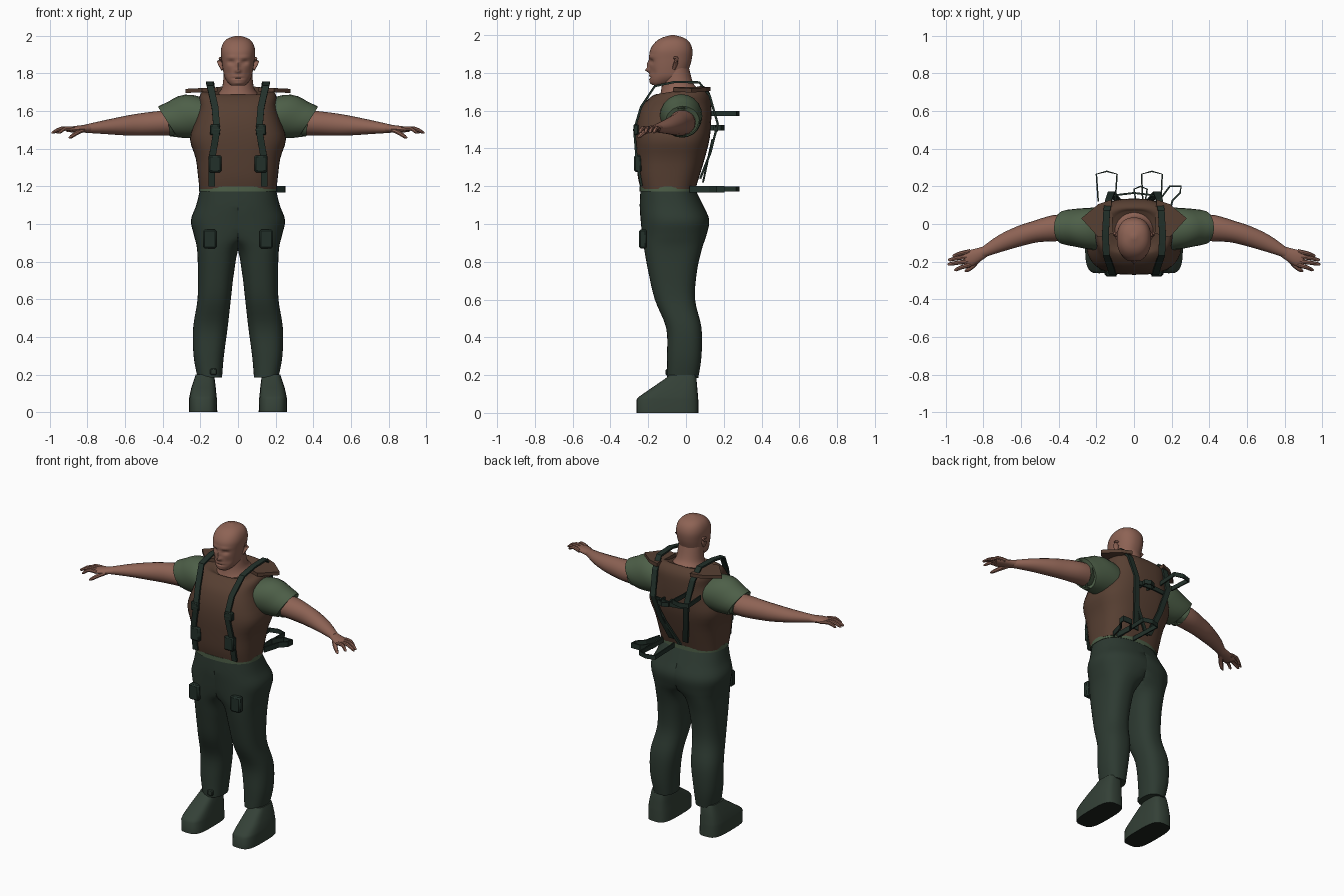
import bpy, bmesh, math
from mathutils import Vector

cube = bpy.data.objects.get("Cube")
if cube:
    bpy.data.objects.remove(cube, do_unlink=True)


def material(name, *rgb):
    m = bpy.data.materials.new(name)
    m.use_nodes = True
    m.diffuse_color = (*rgb, 1)
    bsdf = next(n for n in m.node_tree.nodes if n.type == 'BSDF_PRINCIPLED')
    bsdf.inputs["Base Color"].default_value = (*rgb, 1)
    bsdf.inputs["Roughness"].default_value = 0.8
    return m


SKIN = material("skin", .27, .125, .09)
SHIRT = material("shirt_green", .075, .115, .065)
VEST = material("vest_brown", .095, .05, .032)
TROUSERS = material("trouser_green", .026, .042, .031)
BOOT = material("boot_green", .034, .052, .038)
SOLE = material("sole_black", .012, .016, .013)
WEBBING = material("webbing_green", .016, .03, .023)


def loft(name, rings, mat, mirror=False, angle=40):
    """Skin a list of equal rings and close both ends."""
    bm = bmesh.new()
    rows = [[bm.verts.new(p) for p in ring] for ring in rings]
    n = len(rows[0])
    for a, b in zip(rows, rows[1:]):
        for i in range(n):
            j = (i + 1) % n
            bm.faces.new((a[i], a[j], b[j], b[i]))
    bm.faces.new(rows[0][::-1])
    bm.faces.new(rows[-1])
    bmesh.ops.remove_doubles(bm, verts=bm.verts, dist=1e-5)
    bmesh.ops.recalc_face_normals(bm, faces=bm.faces)
    me = bpy.data.meshes.new(name)
    bm.to_mesh(me)
    bm.free()
    me.materials.append(mat)
    me.shade_smooth()
    me.set_sharp_from_angle(angle=math.radians(angle))
    ob = bpy.data.objects.new(name, me)
    bpy.context.collection.objects.link(ob)
    if mirror:
        ob.modifiers.new("Mirror", 'MIRROR').use_mirror_merge = False
    return ob


def smooth(rows, k):
    """Catmull-Rom refinement of a table of section values."""
    out = []
    for i in range(len(rows) - 1):
        quad = zip(rows[max(i - 1, 0)], rows[i], rows[i + 1], rows[min(i + 2, len(rows) - 1)])
        quad = list(quad)
        for s in range(k):
            t = s / k
            out.append([b + .5 * t * (c - a + t * (2*a - 5*b + 4*c - d + t * (3*(b - c) + d - a)))
                        for a, b, c, d in quad])
    return out + [list(rows[-1])]


def section(z, x0, x1, y0, y1, tilt=0, power=2.0, n=32, clamp=None):
    """Horizontal superellipse between the given extents."""
    ring = []
    for i in range(n):
        a = 2 * math.pi * i / n
        c, s = math.cos(a), math.sin(a)
        x = (x0 + x1) / 2 + (x1 - x0) / 2 * math.copysign(abs(c) ** (2 / power), c)
        y = (y0 + y1) / 2 + (y1 - y0) / 2 * math.copysign(abs(s) ** (2 / power), s)
        ring.append(Vector((x if clamp is None else max(x, clamp), y, z + tilt * y)))
    return ring


def limb(name, rows, mat, k=3, n=14, shear=0):
    """Mirrored oval tube along points with half-width and half-height."""
    rows = smooth(rows, k)
    pts = [Vector(r[:3]) for r in rows]
    rings = []
    for i, r in enumerate(rows):
        t = pts[min(i + 1, len(pts) - 1)] - pts[max(i - 1, 0)]
        side = t.cross(Vector((0, 0, 1))).normalized()
        up = side.cross(t).normalized()
        ring = []
        for j in range(n):
            a = 2 * math.pi * j / n
            p = pts[i] + side * r[3] * math.cos(a) + up * r[4] * math.sin(a)
            p.x += shear * r[4] * math.sin(a)
            ring.append(p)
        rings.append(ring)
    return loft(name, rings, mat, True)


def ribbon(name, pts, across, width, thick=.01, mirror=False):
    """Flat webbing band following a path."""
    pts = [Vector(p) for p in pts]
    w = Vector(across) * width / 2
    rings = []
    for i, p in enumerate(pts):
        t = pts[min(i + 1, len(pts) - 1)] - pts[max(i - 1, 0)]
        n = t.cross(w).normalized() * thick / 2
        rings.append([p + w + n, p + w - n, p - w - n, p - w + n])
    return loft(name, rings, WEBBING, mirror, 20)


def block(name, centre, size, mat, mirror=True):
    x, y, z = centre
    a, b, c = (s / 2 for s in size)
    ob = loft(name, [[(x-a, y-b, h), (x+a, y-b, h), (x+a, y+b, h), (x-a, y+b, h)]
                     for h in (z - c, z + c)], mat, mirror, 20)
    bevel = ob.modifiers.new("Bevel", 'BEVEL')
    bevel.width = min(size) * .2
    return ob


# Head with sculpted face: bumps are (x, z, spread x, spread z, push)
head = [(1.735, .035, -.178, -.11), (1.75, .052, -.188, -.06), (1.78, .071, -.192, .0),
        (1.82, .08, -.192, .015), (1.87, .087, -.194, .03), (1.92, .091, -.19, .034),
        (1.96, .08, -.165, .02), (1.985, .055, -.13, -.01), (2.0, .012, -.08, -.06)]
bumps = [(0, 1.815, .013, .012, .024), (0, 1.845, .009, .02, .014), (.036, 1.86, .018, .011, -.014),
         (.035, 1.885, .03, .008, .006), (0, 1.775, .03, .004, -.006), (0, 1.784, .022, .005, .005),
         (0, 1.766, .02, .005, .005), (0, 1.75, .02, .009, .005), (.05, 1.8, .015, .02, -.005)]
rings = [section(z, -w, w, a, b, 0, 2.3, 56) for z, w, a, b in smooth(head, 6)]
for p in (p for ring in rings for p in ring):
    if p.y < -.09:
        for x, z, sx, sz, push in bumps:
            p.y -= push * math.exp(-((abs(p.x) - x) / sx) ** 2 - ((p.z - z) / sz) ** 2)
loft("head", rings, SKIN, angle=75)
limb("ear", [(.082, -.065, 1.82, .008, .008), (.09, -.058, 1.84, .014, .008),
             (.094, -.052, 1.865, .02, .008), (.09, -.055, 1.885, .012, .006)], SKIN, 2, 10)
neck = [(1.68, .13, -.16, .08, .2), (1.7, .105, -.14, .068, .18), (1.73, .085, -.13, .045, .1),
        (1.77, .078, -.125, .03, 0), (1.83, .075, -.12, .015, 0)]
loft("neck", [section(z, -w, w, a, b, t) for z, w, a, b, t in smooth(neck, 3)], SKIN)

# Vest
vest = [(1.185, .205, -.24, .05, 0), (1.25, .212, -.255, .07, 0), (1.35, .225, -.265, .10, 0),
        (1.45, .255, -.27, .125, 0), (1.54, .23, -.262, .133, 0), (1.62, .205, -.235, .135, 0),
        (1.675, .205, -.195, .13, .05), (1.705, .19, -.165, .11, .12), (1.715, .15, -.15, .085, .2),
        (1.705, .11, -.135, .07, .22)]
loft("vest", [section(z, -w, w, a, b, t, 2.8, 40) for z, w, a, b, t in smooth(vest, 3)], VEST)
outline = [(.12, .13), (.19, .105), (.28, .03), (.19, -.07), (.11, -.05)]
loft("vest_shoulder_flap", [[(x, y, z - .05 * (x - .2)) for x, y in outline]
                            for z in (1.7, 1.722)], VEST, True, 20)

# Sleeves, arms and hands
limb("sleeve", [(.14, -.03, 1.57, .11, .1), (.22, -.025, 1.573, .112, .115),
                (.3, -.02, 1.555, .102, .1), (.372, -.018, 1.542, .09, .083),
                (.366, -.018, 1.542, .076, .07)], SHIRT, 3, 20, .45)
limb("arm", [(.33, -.02, 1.54, .07, .068), (.42, -.022, 1.535, .07, .066),
             (.52, -.04, 1.528, .058, .06), (.6, -.062, 1.522, .054, .052),
             (.7, -.1, 1.515, .045, .038), (.79, -.145, 1.508, .029, .025),
             (.81, -.155, 1.506, .028, .022)], SKIN, 3, 18)
limb("palm", [(.78, -.14, 1.508, .026, .022), (.82, -.16, 1.506, .034, .02),
              (.87, -.182, 1.503, .042, .017), (.905, -.197, 1.5, .036, .011)], SKIN, 3)
fingers = {"little": (.145, .965, .168), "ring": (.172, .988, .19),
           "middle": (.198, .99, .213), "index": (.217, .955, .243)}
for label, (y, tip, tip_y) in fingers.items():
    mid = (.88 + tip) / 2
    limb(label + "_finger", [(.87, -y, 1.503, .012, .012), (mid, -(y + tip_y) / 2, 1.508, .011, .011),
                             (tip - .01, -tip_y, 1.488, .009, .008),
                             (tip, -tip_y - .002, 1.484, .003, .003)], SKIN, 2, 8)
limb("thumb", [(.82, -.175, 1.502, .017, .014), (.855, -.22, 1.485, .014, .012),
               (.885, -.245, 1.465, .011, .01), (.898, -.252, 1.457, .004, .004)], SKIN, 2, 8)

# Trousers: each half is clipped on the centre line
leg = [(.185, .085, .215, -.1, .065), (.3, .075, .236, -.1, .082), (.45, .055, .238, -.105, .082),
       (.6, .038, .215, -.165, .048), (.75, .02, .213, -.2, .058), (.87, -.01, .218, -.222, .085),
       (.94, -.12, .234, -.232, .108), (1.02, -.22, .25, -.24, .123), (1.1, -.222, .222, -.245, .09),
       (1.19, -.2, .2, -.24, .045)]
loft("trouser_leg", [section(z, a, b, c, d, 0, 2.4, 36, -.001) for z, a, b, c, d in smooth(leg, 4)],
     TROUSERS, True)
block("thigh_pocket", (.15, -.228, .92), (.07, .04, .1), WEBBING)
block("ankle_knot", (-.13, -.095, .215), (.035, .025, .035), TROUSERS, False)
loft("waist_band", [section(z, -.207, .207, -.246, .055, 0, 2.5) for z in (1.172, 1.198)], SHIRT)

# Boots with dark soles
boot = [(0, .11, .26, -.262, .065), (.07, .112, .26, -.262, .065), (.085, .114, .258, -.25, .064),
        (.13, .118, .248, -.185, .06), (.185, .125, .23, -.105, .055), (.2, .13, .225, -.09, .05)]
ob = loft("boot", [section(z, a, b, c, d, 0, 3.4, 28) for z, a, b, c, d in boot], BOOT, True)
ob.data.materials.append(SOLE)
for f in ob.data.polygons:
    if f.normal.z < -.9:
        f.material_index = 1

# Harness straps over the shoulders, with buckles and pouches
ribbon("shoulder_strap", [(.14, -.235, 1.2), (.138, -.262, 1.35), (.112, -.274, 1.5),
                          (.122, -.238, 1.62), (.147, -.165, 1.73), (.152, -.06, 1.752),
                          (.145, .07, 1.75), (.135, .125, 1.68), (.12, .168, 1.53),
                          (.09, .13, 1.38), (.05, .075, 1.24)], (1, 0, 0), .036, .012, True)
block("strap_buckle", (.122, -.265, 1.5), (.055, .028, .055), WEBBING)
block("strap_pouch", (.122, -.255, 1.32), (.068, .04, .09), WEBBING)
ribbon("back_cross_strap", [(-.125, .15, 1.51), (0, .165, 1.505), (.125, .15, 1.51)], (0, 0, 1), .028)
ribbon("back_brace", [(.11, .14, 1.45), (.07, .12, 1.36), (-.02, .09, 1.22)], (1, 0, 0), .025)


def loop(name, x0, x1, y0, y1, z):
    m = (x0 + x1) / 2
    ribbon(name, [(x0 + .01, y0, z), (x0, y1 - .015, z), (m, y1, z), (x1, y1 - .015, z),
                  (x1 - .01, y0, z)], (0, 0, 1), .028, .008)


# Loose webbing loops behind
loop("upper_loop", -.2, -.09, .12, .28, 1.585)
loop("middle_loop", 0, .07, .12, .2, 1.51)
loop("waist_loop", .04, .15, .04, .28, 1.185)
ribbon("waist_side_loop", [(.15, .03, 1.185), (.145, .14, 1.185), (.19, .2, 1.185), (.25, .2, 1.185),
                           (.245, .165, 1.185), (.205, .125, 1.185), (.175, .02, 1.185)],
       (0, 0, 1), .034, .01)
